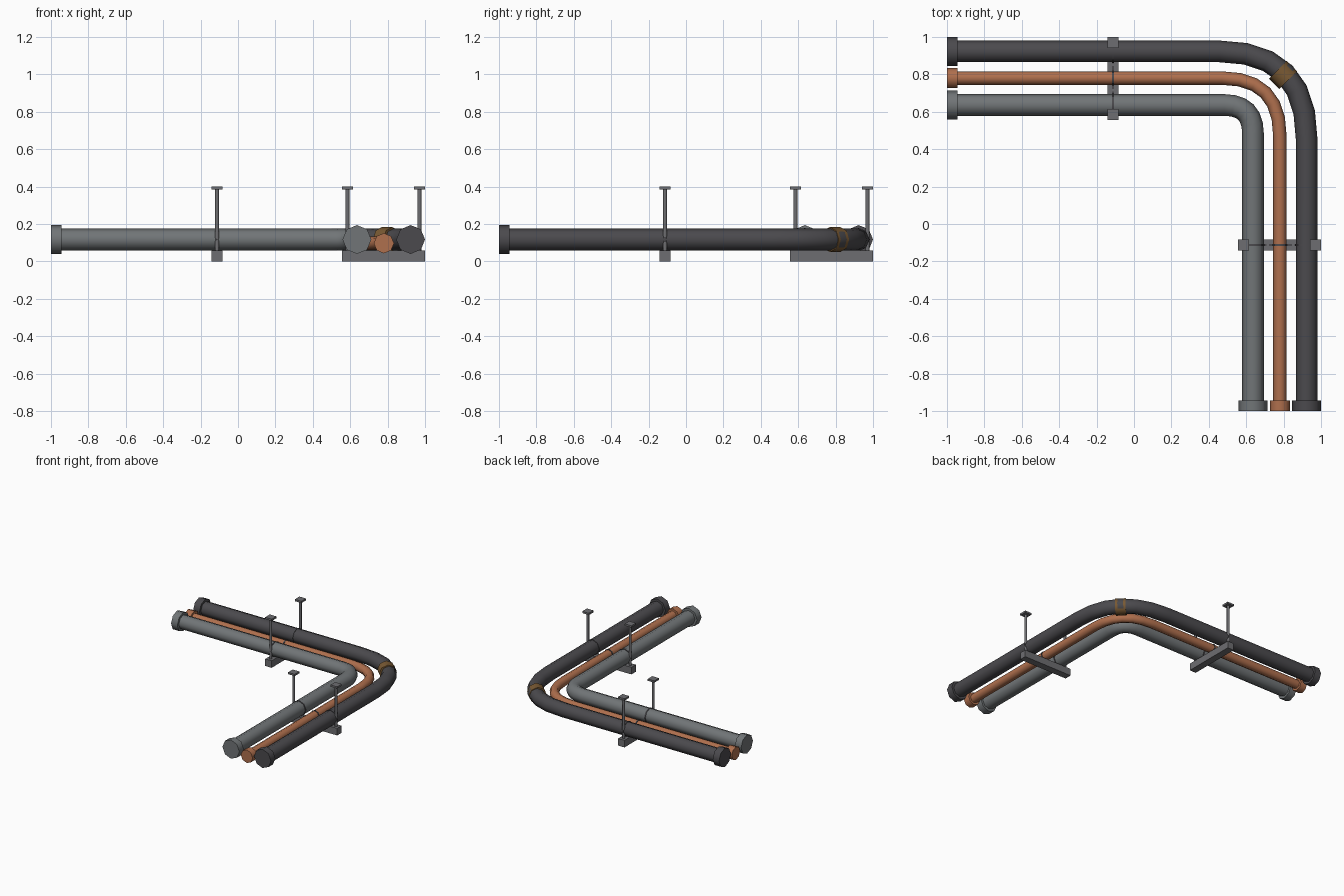
import bpy, bmesh, math
from mathutils import Vector

if "Cube" in bpy.data.objects:
    bpy.data.objects.remove(bpy.data.objects["Cube"])


def mat(name, r, g, b):
    m = bpy.data.materials.new(name)
    m.diffuse_color = (r, g, b, 1)
    m.use_nodes = True
    m.node_tree.nodes["Principled BSDF"].inputs["Base Color"].default_value = m.diffuse_color
    return m


DARK = mat("dark_iron", 0.07, 0.068, 0.075)
GREY = mat("grey_pipe", 0.165, 0.178, 0.185)
COPPER = mat("copper", 0.43, 0.16, 0.075)
BAND = mat("brass_tape", 0.19, 0.10, 0.033)
STEEL = mat("bracket_steel", 0.155, 0.155, 0.165)
UP = Vector((0, 0, 1))


def finish(bm, name, material):
    bmesh.ops.recalc_face_normals(bm, faces=bm.faces)
    me = bpy.data.meshes.new(name)
    bm.to_mesh(me)
    bm.free()
    me.materials.append(material)
    ob = bpy.data.objects.new(name, me)
    bpy.context.collection.objects.link(ob)
    bpy.ops.object.select_all(action='DESELECT')
    ob.select_set(True)
    bpy.context.view_layer.objects.active = ob
    bpy.ops.object.shade_smooth_by_angle(angle=math.radians(50))
    return ob


def tube(name, path, r, material, sides=8):
    """Closed tube swept along a horizontal path, a corner pointing up."""
    bm = bmesh.new()
    rings = []
    pts = [Vector(p) for p in path]
    for i, p in enumerate(pts):
        t = (pts[min(i + 1, len(pts) - 1)] - pts[max(i - 1, 0)]).normalized()
        side = t.cross(UP)
        rings.append([bm.verts.new(p + r * (side * math.sin(a) + UP * math.cos(a)))
                      for a in (math.tau * k / sides for k in range(sides))])
    for a, b in zip(rings, rings[1:]):
        for k in range(sides):
            n = (k + 1) % sides
            bm.faces.new((a[k], a[n], b[n], b[k]))
    bm.faces.new(rings[0])
    bm.faces.new(rings[-1])
    return finish(bm, name, material)


def box(name, lo, hi, material):
    bm = bmesh.new()
    bmesh.ops.create_cube(bm, size=1)
    for v in bm.verts:
        v.co = Vector([(l + h) / 2 + c * (h - l) for l, h, c in zip(lo, hi, v.co)])
    return finish(bm, name, material)


def rod(name, x, y, z0, z1, r, material):
    bm = bmesh.new()
    bmesh.ops.create_cone(bm, cap_ends=True, segments=8, radius1=r, radius2=r, depth=z1 - z0)
    bmesh.ops.translate(bm, verts=bm.verts, vec=(x, y, (z0 + z1) / 2))
    return finish(bm, name, material)


# name, offset from centre, height, radius, cap radius, bend start, colour
PIPES = [("outer_pipe", 0.923, 0.117, 0.058, 0.077, 0.455, DARK),
         ("middle_pipe", 0.78, 0.097, 0.036, 0.054, 0.47, COPPER),
         ("inner_pipe", 0.636, 0.117, 0.058, 0.077, 0.485, GREY)]
BX = -0.112   # bracket position along each leg


def swap(p, leg):
    """The second leg is the first mirrored across the diagonal."""
    return (p[1], p[0], p[2]) if leg else tuple(p)


for name, c, z, r, rc, s, m in PIPES:
    # pipe with a rounded corner
    path = [(-0.99, c, z)]
    for k in range(7):
        t = k / 6
        path.append((s + (c - s) * (2 * t - t * t), c - (c - s) * t * t, z))
    path.append((c, -0.99, z))
    tube(name, path, r, m)
    for leg in (0, 1):
        # end collar
        tube(f"{name}_collar_{leg + 1}",
             [swap((x, c, z), leg) for x in (-1, -0.943)], rc, m)
        # thin clamp ring over the bracket
        tube(f"{name}_clamp_{leg + 1}",
             [swap((BX + d, c, z), leg) for d in (-0.005, 0.005)], r + 0.004, DARK)

# tape band on the outer bend
q, d = 0.797, 0.028
tube("tape_band", [(q - d, q + d, 0.117), (q + d, q - d, 0.117)], 0.067, BAND)

# hanging brackets
for leg in (0, 1):
    n = leg + 1
    box(f"bracket_beam_{n}", swap((BX - 0.029, 0.555, 0), leg),
        swap((BX + 0.029, 1.0, 0.058), leg), STEEL)
    # slots in the beam top
    for k in range(10):
        y = 0.62 + k * 0.034
        box(f"beam_slot_{n}_{k + 1}", swap((BX - 0.005, y, 0.056), leg),
            swap((BX + 0.005, y + 0.02, 0.059), leg), DARK)
    for k, y in enumerate((0.585, 0.97)):
        x, yy, _ = swap((BX, y, 0), leg)
        rod(f"hanger_rod_{n}_{k + 1}", x, yy, 0.05, 0.39, 0.011, STEEL)
        box(f"ceiling_plate_{n}_{k + 1}", (x - 0.03, yy - 0.03, 0.385),
            (x + 0.03, yy + 0.03, 0.40), STEEL)
